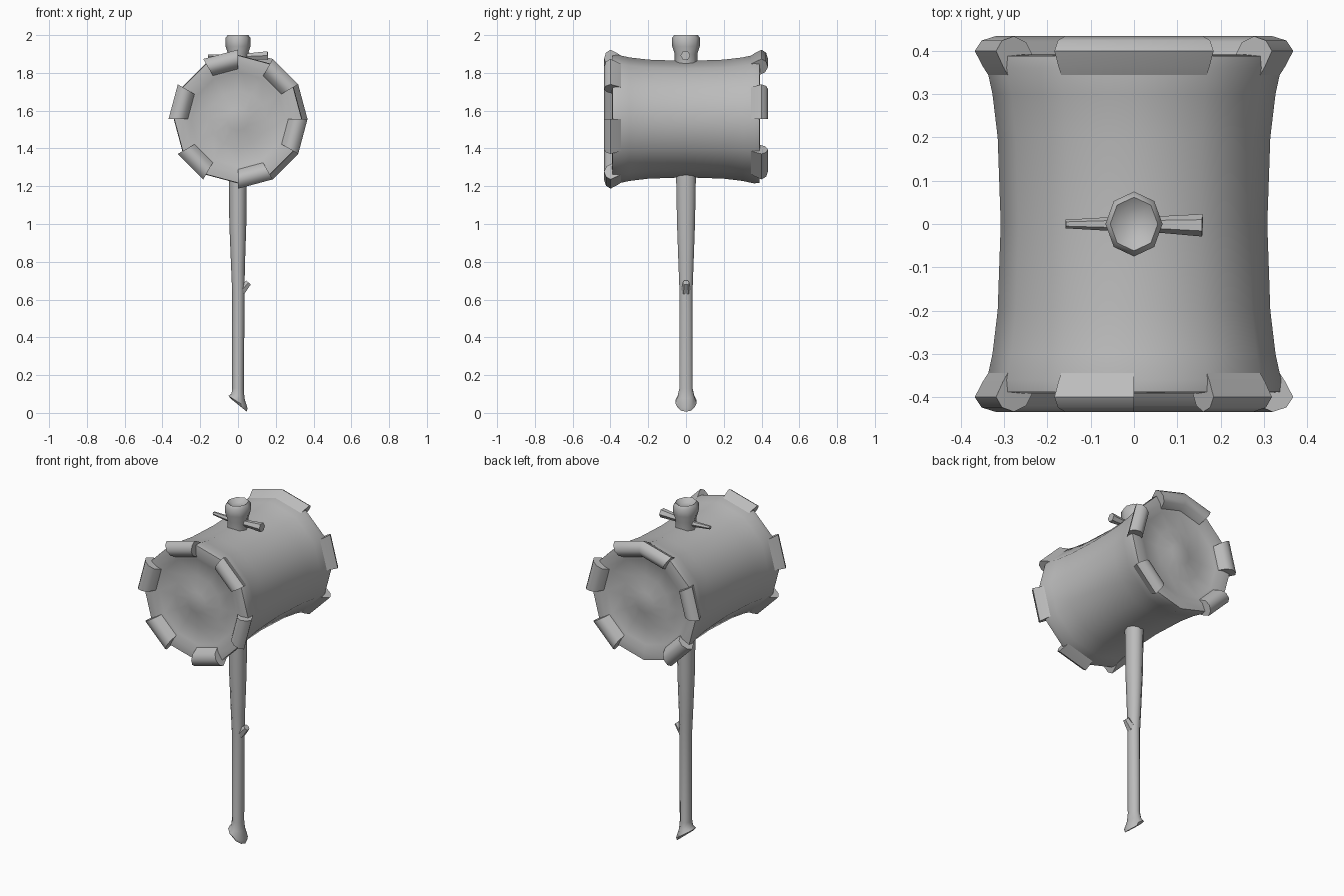
import bpy, bmesh, math
from mathutils import Vector

cube = bpy.data.objects.get("Cube")
if cube:
    bpy.data.objects.remove(cube, do_unlink=True)

# Single grey colour
GREY = (0.5, 0.5, 0.5, 1)
grey = bpy.data.materials.new("plain_grey")
grey.diffuse_color = GREY
grey.use_nodes = True
grey.node_tree.nodes["Principled BSDF"].inputs["Base Color"].default_value = GREY

CENTRE = 1.555  # height of the head axis
SIDES = 12


def finish(bm, name, angle=50):
    bmesh.ops.recalc_face_normals(bm, faces=bm.faces)
    mesh = bpy.data.meshes.new(name)
    bm.to_mesh(mesh)
    bm.free()
    obj = bpy.data.objects.new(name, mesh)
    bpy.context.collection.objects.link(obj)
    mesh.materials.append(grey)
    bpy.ops.object.select_all(action='DESELECT')
    obj.select_set(True)
    bpy.context.view_layer.objects.active = obj
    bpy.ops.object.shade_smooth_by_angle(angle=math.radians(angle))
    return obj


def loft(bm, rings, cap=True):
    """Bridge lists of points into a tube."""
    loops = [[bm.verts.new(p) for p in ring] for ring in rings]
    for a, b in zip(loops, loops[1:]):
        for i in range(len(a)):
            j = (i + 1) % len(a)
            bm.faces.new((a[i], a[j], b[j], b[i]))
    if cap:
        bm.faces.new(loops[0])
        bm.faces.new(loops[-1])


def around(y, r, degrees):
    a = math.radians(degrees)
    return Vector((r * math.cos(a), y, CENTRE + r * math.sin(a)))


# Barrel of the head, waisted, with dished ends and a low central boss
half = [(0, 0.308), (0.2, 0.315), (0.3, 0.327), (0.36, 0.34), (0.388, 0.337),
        (0.392, 0.29), (0.375, 0.25), (0.37, 0.15), (0.385, 0.06), (0.39, 0.03)]
profile = [(-y, r) for y, r in reversed(half[1:])] + half
bm = bmesh.new()
loft(bm, [[around(y, r, 360 * i / SIDES) for i in range(SIDES)] for y, r in profile])
finish(bm, "mallet_head")

# Rolled rim teeth, each covering whole sides of the barrel
section = [(0.34, 0.334), (0.365, 0.35), (0.4, 0.368), (0.424, 0.352),
           (0.434, 0.32), (0.42, 0.288), (0.375, 0.262), (0.36, 0.3)]


def rim_teeth(name, side, spans):
    bm = bmesh.new()
    for start, end in spans:
        steps = range(start, end + 1, 30)
        loft(bm, [[around(side * y, r, a) for y, r in section] for a in steps])
    finish(bm, name)


rim_teeth("front_rim_teeth", -1, [(a, a + 30) for a in range(30, 390, 60)])
rim_teeth("back_rim_teeth", 1, [(0, 30), (60, 120), (150, 180), (210, 240), (300, 330)])


# Handle parts: rows of height, x centre, x radius, y radius, slant across x
def shaft(name, rows, sides=10):
    bm = bmesh.new()
    rings = []
    for z, cx, rx, ry, slant in rows:
        ring = []
        for i in range(sides):
            a = math.tau * i / sides
            ring.append((cx + rx * math.cos(a), ry * math.sin(a), z - slant * math.cos(a)))
        rings.append(ring)
    loft(bm, rings)
    return finish(bm, name)


shaft("handle", [(0.04, 0.005, 0.042, 0.048, 0.034), (0.058, 0, 0.05, 0.058, 0.032),
                 (0.09, 0, 0.034, 0.045, 0.012), (0.13, 0, 0.031, 0.037, 0),
                 (0.64, 0.002, 0.033, 0.036, 0), (0.76, 0, 0.036, 0.041, 0),
                 (1.0, -0.001, 0.045, 0.05, 0), (1.3, -0.001, 0.048, 0.056, 0)])

shaft("handle_top", [(1.82, 0, 0.055, 0.06, 0), (1.9, 0, 0.053, 0.06, 0),
                     (1.94, 0, 0.066, 0.073, 0), (1.985, 0, 0.066, 0.075, 0),
                     (2.0, 0, 0.055, 0.062, 0), (1.98, 0, 0.03, 0.035, 0)], 8)


# Tapered rods: wedge pegs through the top and a twig stub on the handle
def rod(name, start, end, r1, r2, sides=6):
    start, end = Vector(start), Vector(end)
    turn = (end - start).to_track_quat('Z', 'Y')
    bm = bmesh.new()
    rings = []
    for p, r in ((start, r1), (end, r2)):
        rings.append([p + turn @ Vector((r * math.cos(math.tau * i / sides),
                                         r * math.sin(math.tau * i / sides), 0))
                      for i in range(sides)])
    loft(bm, rings)
    finish(bm, name)


rod("left_peg", (0, 0, 1.885), (0.158, -0.003, 1.892), 0.015, 0.026)
rod("right_peg", (0, 0, 1.88), (-0.158, 0, 1.89), 0.019, 0.01)
rod("twig_stub", (0.015, 0, 0.645), (0.056, 0, 0.69), 0.028, 0.018)
